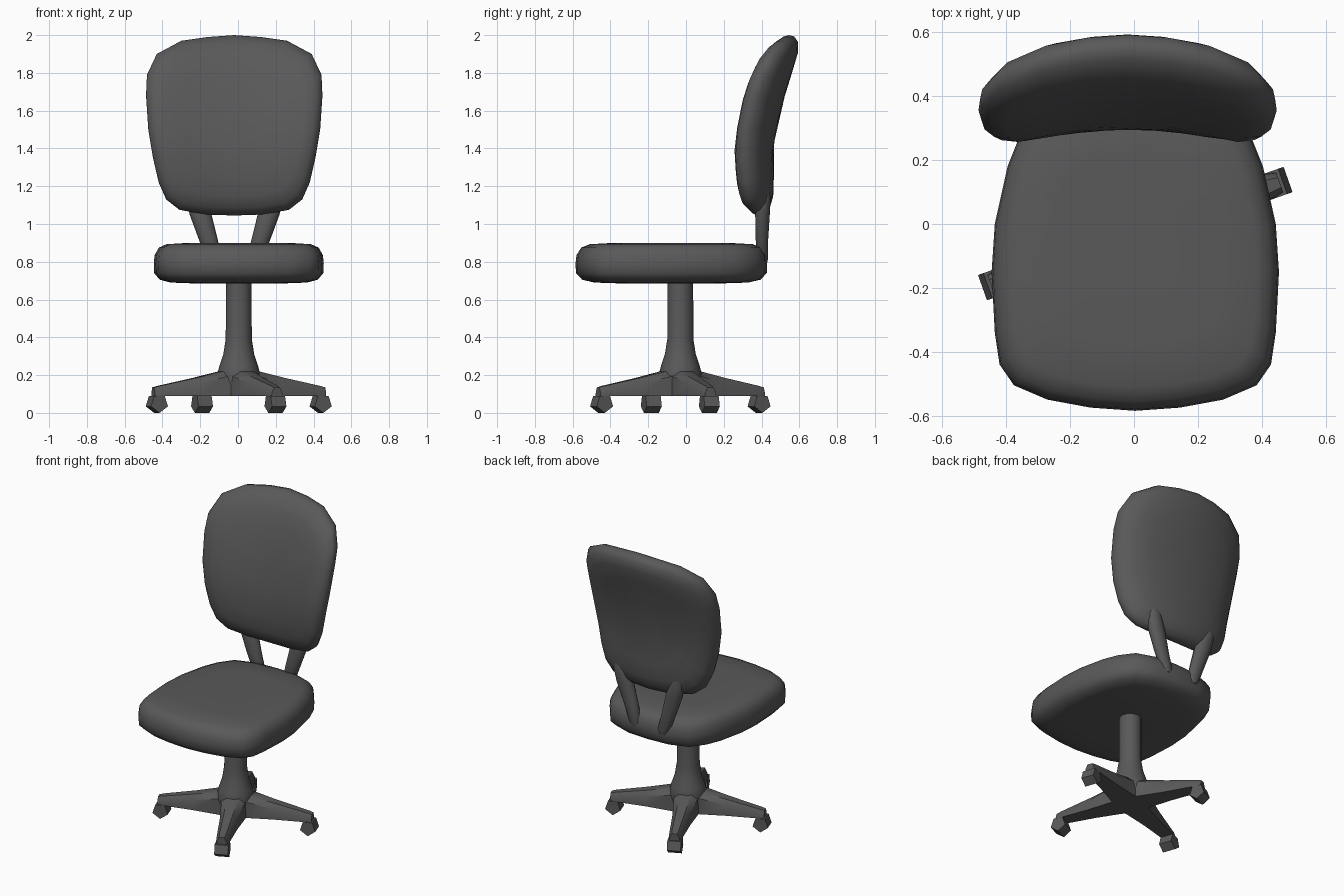
import bpy, bmesh, math
from mathutils import Vector

cube = bpy.data.objects.get("Cube")
if cube:
    bpy.data.objects.remove(cube)

mat = bpy.data.materials.new("dark_grey")
mat.use_nodes = True
GREY = (0.1, 0.1, 0.1, 1)
mat.diffuse_color = GREY
bsdf = next(n for n in mat.node_tree.nodes if n.type == 'BSDF_PRINCIPLED')
bsdf.inputs["Base Color"].default_value = GREY
bsdf.inputs["Roughness"].default_value = 0.8


def loft(name, rings, smooth=50):
    """Skin a list of equal rings, capping both ends."""
    bm = bmesh.new()
    loops = [[bm.verts.new(p) for p in ring] for ring in rings]
    n = len(loops[0])
    for a, b in zip(loops, loops[1:]):
        for i in range(n):
            j = (i + 1) % n
            bm.faces.new((a[i], a[j], b[j], b[i]))
    for cap in (loops[0], loops[-1]):
        bm.faces.new(cap)
    bmesh.ops.recalc_face_normals(bm, faces=bm.faces)
    me = bpy.data.meshes.new(name)
    bm.to_mesh(me)
    bm.free()
    me.materials.append(mat)
    ob = bpy.data.objects.new(name, me)
    bpy.context.collection.objects.link(ob)
    if smooth:
        bpy.ops.object.select_all(action='DESELECT')
        ob.select_set(True)
        bpy.context.view_layer.objects.active = ob
        bpy.ops.object.shade_smooth_by_angle(angle=math.radians(smooth))
    return ob


def mirrored(half):
    """Close a half outline whose ends lie on the centre line."""
    return half + [(-x, v) for x, v in half[-2:0:-1]]


def oval(c, rx, ry, n=10):
    return [(c[0] + rx * math.cos(math.tau * i / n),
             c[1] + ry * math.sin(math.tau * i / n), c[2]) for i in range(n)]


def interp(table, v):
    for (a, ya), (b, yb) in zip(table, table[1:]):
        if v <= b:
            return ya + (yb - ya) * (v - a) / (b - a)
    return table[-1][1]


# Seat cushion: rounded outline stacked through its thickness
seat_half = [(0, -.585), (.14, -.575), (.275, -.55), (.38, -.505), (.425, -.44),
             (.44, -.34), (.45, -.15), (.44, 0), (.4, .18), (.36, .28),
             (.29, .375), (.16, .42), (0, .43)]
seat_layers = [(.685, .5), (.69, .8), (.705, .93), (.74, .995), (.79, 1),
               (.835, .99), (.875, .94), (.893, .85), (.9, .6), (.9, .3)]
loft("seat", [[(.004 + x * s, -.08 + (y + .08) * s, z) for x, y in mirrored(seat_half)]
              for z, s in seat_layers], 60)

# Backrest: outline bent around the sitter and following a curved spine
back_half = [(0, 2), (.14, 1.99), (.28, 1.97), (.41, 1.9), (.462, 1.79),
             (.467, 1.68), (.455, 1.5), (.43, 1.35), (.4, 1.22), (.36, 1.13),
             (.29, 1.075), (.15, 1.05), (0, 1.045)]
spine = [(1.04, .385), (1.2, .38), (1.4, .38), (1.6, .415), (1.8, .475), (2, .545)]
back_layers = [(.3, -.085), (.6, -.085), (.8, -.078), (.92, -.058), (.985, -.025), (1, 0),
               (.985, .03), (.92, .06), (.8, .08), (.6, .085), (.3, .085)]


def back_point(x, z, s, off):
    x, z = x * s, 1.55 + (z - 1.55) * s
    return (x - .02, interp(spine, z) - .38 * x * x + off, z)


loft("backrest", [[back_point(x, z, s, off) for x, z in mirrored(back_half)]
                  for s, off in back_layers], 60)

# Two supports joining seat and backrest
for side, label in ((1, "left"), (-1, "right")):
    path = [(.1, .41, .78, .025), (.105, .405, .81, .042), (.14, .402, .92, .05),
            (.18, .405, 1.05, .058), (.205, .415, 1.14, .05), (.22, .42, 1.2, .025)]
    loft(label + "_back_support",
         [oval((side * x - .018, y, z), r, r * .7) for x, y, z, r in path])

# Column flaring into the hub
HUB = Vector((.004, -.03, 0))
column = [(.09, .1), (.2, .115), (.25, .102), (.31, .082), (.39, .069), (.72, .068)]
loft("column", [oval((HUB.x, HUB.y, z), r, r, 12) for z, r in column])

# Four tapered legs, each with a five-sided caster
for i, deg in enumerate((19.5, 115, 199.5, 295)):
    a = math.radians(deg)
    out = Vector((math.cos(a), math.sin(a), 0))
    across = Vector((-out.y, out.x, 0))

    def place(r, t, z):
        return HUB + out * r + across * t + Vector((0, 0, z))

    sections = [(0, .09, .24), (.1, .075, .22), (.25, .055, .185),
                (.45, .04, .143), (.48, .032, .135)]
    loft(f"leg_{i + 1}",
         [[place(r, t * w, z) for t, z in
           ((-1, .09), (-.95, top - .03), (-.5, top), (.5, top), (.95, top - .03), (1, .09))]
          for r, w, top in sections], 40)
    R = .05
    turns = [math.tau * (k + .5) / 5 - math.pi / 2 + math.pi / 5 for k in range(5)]
    low = min(math.sin(t) for t in turns)
    loft(f"caster_{i + 1}",
         [[place(.46 + R * math.cos(t), w, R * (math.sin(t) - low)) for t in turns]
          for w in (-.042, .042)], 0)
